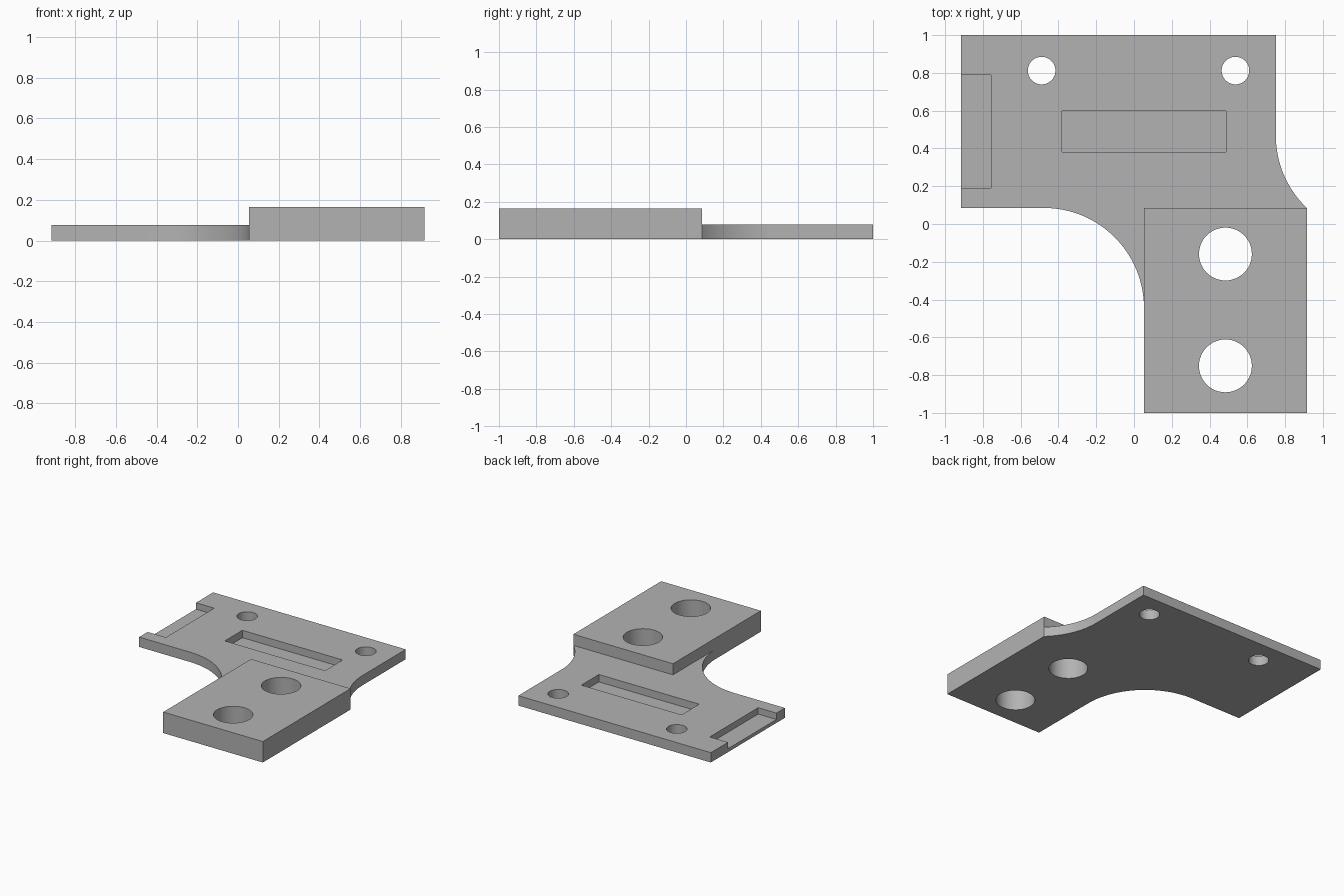
import bpy
import bmesh
from math import cos, sin, radians

cube = bpy.data.objects.get("Cube")
if cube:
    bpy.data.objects.remove(cube)

PLATE_H, BLOCK_H = 0.077, 0.164
LEFT, RIGHT, STEP_Y = -0.915, 0.915, 0.085
BLOCK_X, NECK_X, R = 0.053, 0.751, 0.53

grey = bpy.data.materials.new("plain grey")
grey.use_nodes = True
grey.diffuse_color = (0.45, 0.45, 0.45, 1)
grey.node_tree.nodes["Principled BSDF"].inputs["Base Color"].default_value = (0.45, 0.45, 0.45, 1)


def prism(name, outline, z0, z1):
    """Extrude a counter-clockwise outline from z0 to z1."""
    bm = bmesh.new()
    face = bm.faces.new([bm.verts.new((x, y, z0)) for x, y in outline])
    top = bmesh.ops.extrude_face_region(bm, geom=[face])["geom"]
    for v in top:
        if isinstance(v, bmesh.types.BMVert):
            v.co.z = z1
    bmesh.ops.recalc_face_normals(bm, faces=bm.faces)
    mesh = bpy.data.meshes.new(name)
    bm.to_mesh(mesh)
    bm.free()
    mesh.materials.append(grey)
    obj = bpy.data.objects.new(name, mesh)
    bpy.context.collection.objects.link(obj)
    return obj


def rect(x0, x1, y0, y1):
    return [(x0, y0), (x1, y0), (x1, y1), (x0, y1)]


def arc(cx, cy, r, a0, a1, n):
    angles = [radians(a0 + (a1 - a0) * i / n) for i in range(n + 1)]
    return [(cx + r * cos(a), cy + r * sin(a)) for a in angles]


def combine(target, tool, operation):
    mod = target.modifiers.new(operation.title(), "BOOLEAN")
    mod.operation, mod.solver, mod.object = operation, "EXACT", tool
    bpy.context.view_layer.objects.active = target
    bpy.ops.object.modifier_apply(modifier=mod.name)
    bpy.data.objects.remove(tool)


# Plate outline with its two concave fillets
outline = [(BLOCK_X, -1), (RIGHT, -1)]
outline += arc(NECK_X + R, 0.468, R, 226.3, 180, 20)
outline += [(NECK_X, 1), (LEFT, 1), (LEFT, STEP_Y)]
outline += arc(BLOCK_X - R, STEP_Y - R, R, 90, 0, 32)
bracket = prism("bracket_plate", outline, 0, PLATE_H)

# Thick mounting block
combine(bracket, prism("mounting_block", rect(BLOCK_X, RIGHT, -1, STEP_Y), 0, BLOCK_H), "UNION")

# Through holes: two small in the plate, two large in the block
for x, y, r in [(-0.489, 0.812, 0.073), (0.537, 0.812, 0.073),
                (0.484, -0.159, 0.14), (0.484, -0.751, 0.14)]:
    circle = arc(x, y, r, 0, 360, 48)[:-1]
    combine(bracket, prism("hole_cutter", circle, -0.1, 0.3), "DIFFERENCE")

# Shallow slot and open edge notch
combine(bracket, prism("slot_cutter", rect(-0.381, 0.487, 0.381, 0.598), PLATE_H - 0.058, 0.3), "DIFFERENCE")
combine(bracket, prism("notch_cutter", rect(-1.1, -0.757, 0.19, 0.788), PLATE_H - 0.05, 0.3), "DIFFERENCE")

bracket.select_set(True)
bpy.context.view_layer.objects.active = bracket
bpy.ops.object.shade_smooth_by_angle(angle=radians(30))
